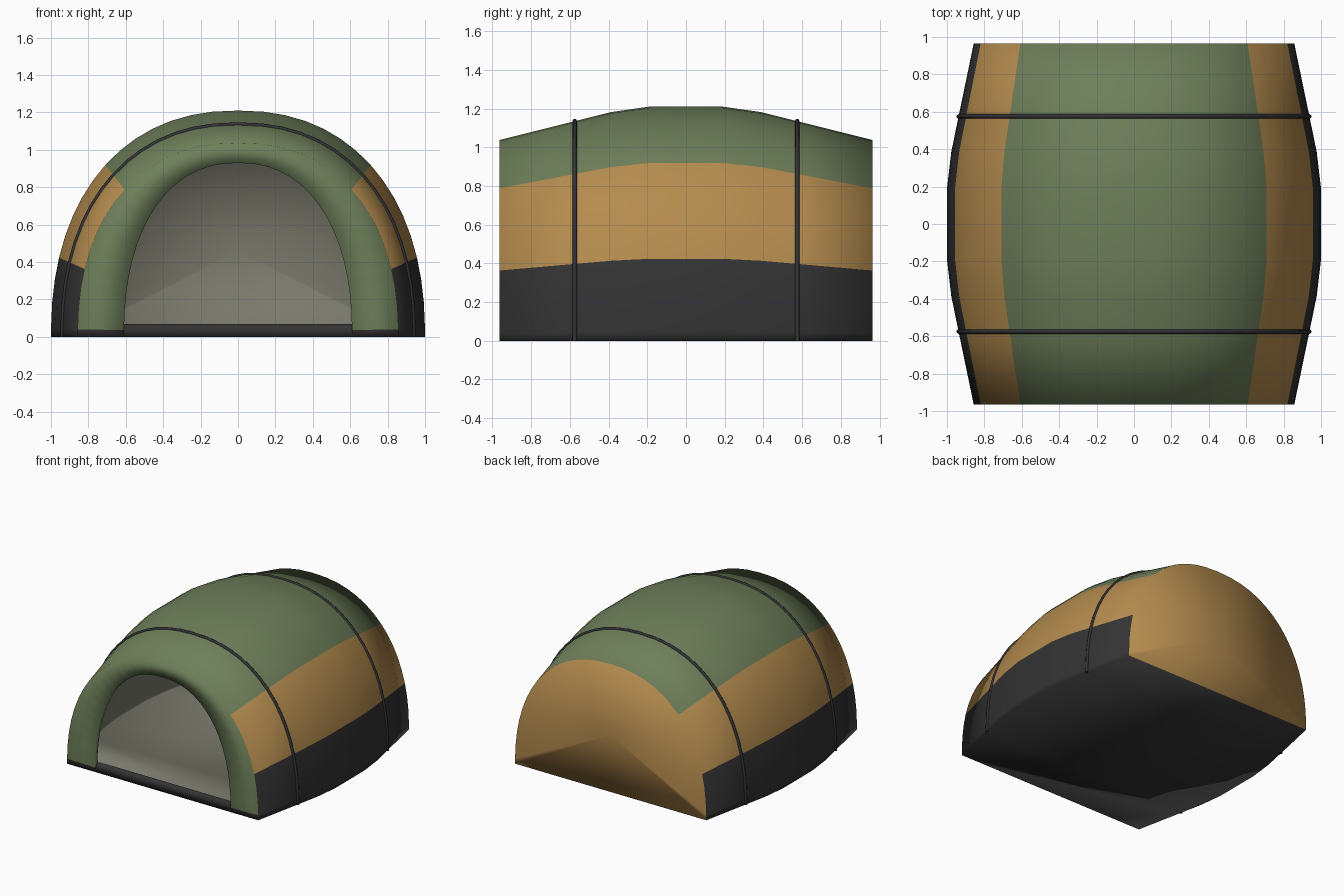
import bpy, bmesh, math

cube = bpy.data.objects.get("Cube")
if cube:
    bpy.data.objects.remove(cube, do_unlink=True)


def material(name, colour):
    m = bpy.data.materials.new(name)
    m.use_nodes = True
    m.diffuse_color = (*colour, 1)
    bsdf = next(n for n in m.node_tree.nodes if n.type == 'BSDF_PRINCIPLED')
    bsdf.inputs["Base Color"].default_value = (*colour, 1)
    bsdf.inputs["Roughness"].default_value = 0.9
    return m


green = material("olive green canvas", (0.155, 0.21, 0.102))
tan = material("tan canvas", (0.46, 0.26, 0.077))
black = material("black groundsheet", (0.033, 0.033, 0.034))
lining = material("grey lining", (0.19, 0.19, 0.15))
pole_mat = material("dark pole", (0.032, 0.032, 0.037))
GREEN, TAN, BLACK = range(3)

LENGTH, WIDTH, HEIGHT = 0.965, 1.0, 1.21
T_SILL, T_BLACK, T_TAN = 0.026, 0.312, 0.824


def steps(a, b, n):
    return [a + (b - a) * i / n for i in range(n)]


# Arch angles, denser at the colour seams, mirrored over the ridge
half = ([0] + steps(T_SILL, T_BLACK, 3) + steps(T_BLACK, T_TAN, 5)
        + steps(T_TAN, math.pi / 2, 7))
angles = half + [math.pi / 2] + [math.pi - t for t in reversed(half)]


def arch(y, w, h):
    """Points of a slightly squared arch standing on the ground."""
    e = 2 / 2.25
    return [(math.copysign(abs(math.cos(t)) ** e * w, math.cos(t)), y,
             max(math.sin(t), 0) ** e * h) for t in angles]


def zone(i):
    """Colour band of the hull strip between angles i and i + 1."""
    mid = (angles[i] + angles[i + 1]) / 2
    mid = min(mid, math.pi - mid)
    return BLACK if mid < T_BLACK else TAN if mid < T_TAN else GREEN


# Tent shell: barrel hull, floor, front ring and back wall
sections = [(0.19, 1.0), (0.385, 0.977), (0.575, 0.938), (LENGTH, 0.857)]
sections = [(-y, s) for y, s in reversed(sections)] + [(0, 1.0)] + sections

bm = bmesh.new()


def add_ring(points):
    return [bm.verts.new(p) for p in points]


def add_face(verts, mat):
    f = bm.faces.new(verts)
    f.material_index = mat
    f.smooth = True


rings = [add_ring(arch(y, WIDTH * s, HEIGHT * s)) for y, s in sections]
opening = add_ring(arch(-LENGTH, 0.61, 0.93))
last = len(angles) - 1

for k, (a, b) in enumerate(zip(rings, rings[1:])):
    for i in range(last):
        add_face((a[i], b[i], b[i + 1], a[i + 1]), zone(i))
    sill = [opening[last], opening[0]] if k == 0 else []
    add_face([b[0], b[last], a[last]] + sill + [a[0]], BLACK)

for i in range(last):
    mat = BLACK if i in (0, last - 1) else GREEN
    add_face((rings[0][i], rings[0][i + 1], opening[i + 1], opening[i]), mat)

back = rings[-1]
centre = bm.verts.new((0, LENGTH, 0.46))
for i in range(last + 1):
    add_face((back[i], centre, back[(i + 1) % (last + 1)]), TAN)

bmesh.ops.recalc_face_normals(bm, faces=bm.faces)
# The outer skin must face outwards: check against the back wall
bm.normal_update()
if centre.normal.y < 0:
    bmesh.ops.reverse_faces(bm, faces=bm.faces)
mesh = bpy.data.meshes.new("tent_shell")
bm.to_mesh(mesh)
bm.free()
for m in (green, tan, black, lining):
    mesh.materials.append(m)
shell = bpy.data.objects.new("tent_shell", mesh)
bpy.context.collection.objects.link(shell)

# Wall thickness with the grey lining inside
solid = shell.modifiers.new("thickness", 'SOLIDIFY')
solid.thickness = 0.035
solid.offset = -1
solid.use_even_offset = True
solid.material_offset = 3
solid.material_offset_rim = 0


# Hoop poles over the hull
def hoop(name, y, s):
    curve = bpy.data.curves.new(name, 'CURVE')
    curve.dimensions = '3D'
    curve.bevel_depth = 0.012
    curve.bevel_resolution = 2
    curve.use_fill_caps = True
    pts = arch(y, WIDTH * s, HEIGHT * s)
    spline = curve.splines.new('POLY')
    spline.points.add(len(pts) - 1)
    for p, co in zip(spline.points, pts):
        p.co = (*co, 1)
    spline.use_smooth = True
    curve.materials.append(pole_mat)
    bpy.context.collection.objects.link(bpy.data.objects.new(name, curve))


hoop("front_hoop_pole", -0.575, 0.938)
hoop("back_hoop_pole", 0.575, 0.938)
